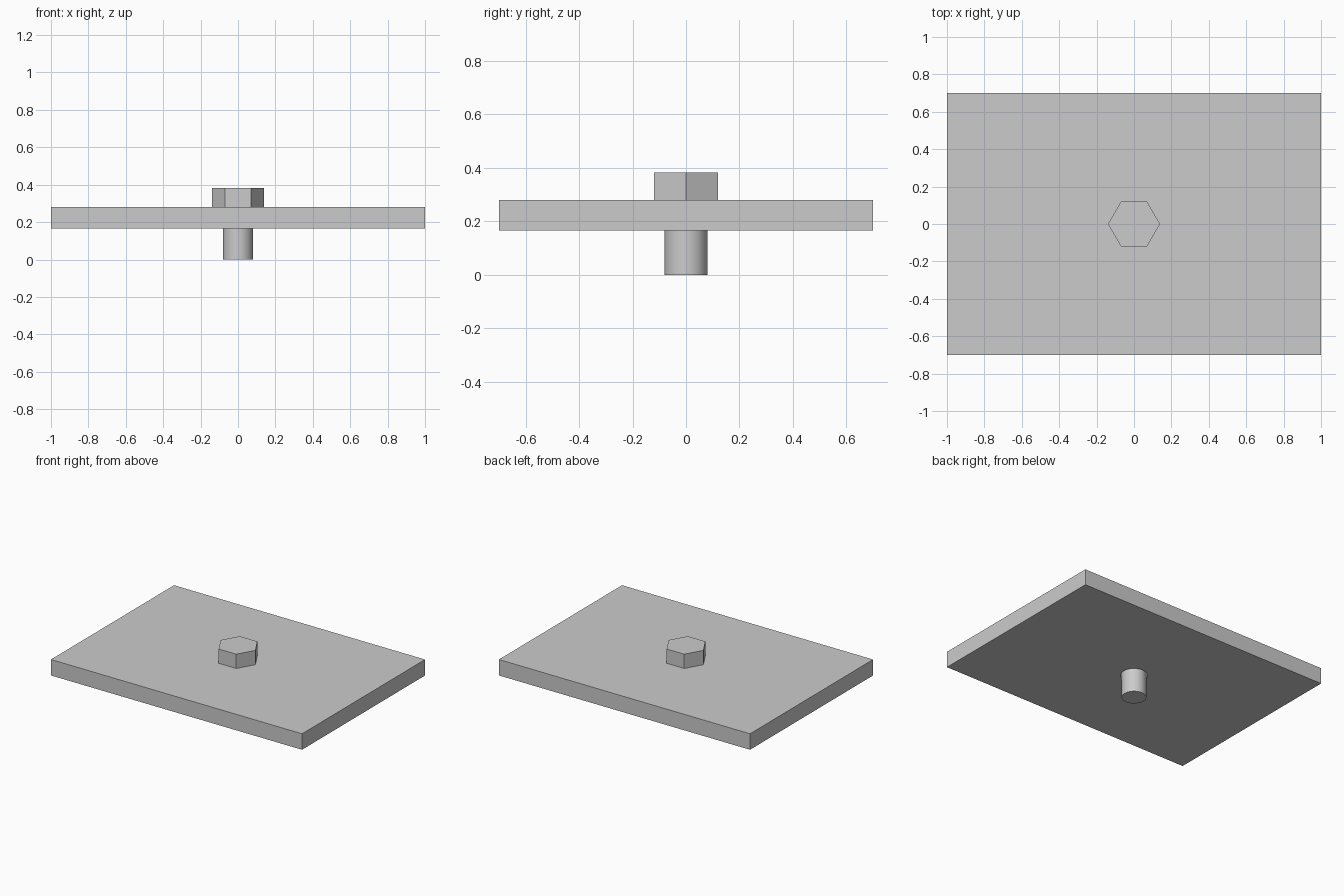
import bpy
import math

default_cube = bpy.data.objects.get("Cube")
if default_cube:
    bpy.data.objects.remove(default_cube, do_unlink=True)

# Single plain metal colour
GREY = (0.6, 0.6, 0.6, 1.0)
metal = bpy.data.materials.new("grey_metal")
metal.use_nodes = True
metal.diffuse_color = GREY
metal.node_tree.nodes["Principled BSDF"].inputs["Base Color"].default_value = GREY

PLATE_BOTTOM, PLATE_TOP, HEAD_TOP = 0.165, 0.28, 0.383


def prism(name, sides, radius, bottom, top):
    """Upright prism or cylinder on the z axis, first corner on x."""
    bpy.ops.mesh.primitive_cylinder_add(
        vertices=sides, radius=radius, depth=top - bottom,
        location=(0, 0, (bottom + top) / 2))
    obj = bpy.context.object
    obj.name = name
    obj.data.materials.append(metal)
    return obj


# Rectangular plate
bpy.ops.mesh.primitive_cube_add(size=1, location=(0, 0, (PLATE_BOTTOM + PLATE_TOP) / 2))
plate = bpy.context.object
plate.name = "plate"
plate.scale = (2.0, 1.4, PLATE_TOP - PLATE_BOTTOM)
bpy.ops.object.transform_apply(location=False, rotation=False, scale=True)
plate.data.materials.append(metal)

# Clearance hole through the plate
cutter = prism("hole_cutter", 64, 0.089, PLATE_BOTTOM - 0.1, PLATE_TOP + 0.1)
cutter.hide_render = True
hole = plate.modifiers.new("clearance_hole", "BOOLEAN")
hole.operation = "DIFFERENCE"
hole.solver = "EXACT"
hole.object = cutter
bpy.ops.object.select_all(action="DESELECT")
bpy.context.view_layer.objects.active = plate
plate.select_set(True)
bpy.ops.object.modifier_apply(modifier=hole.name)
bpy.data.objects.remove(cutter, do_unlink=True)
bpy.ops.object.shade_smooth_by_angle(angle=math.radians(30))

# Round bolt shank passing through the hole
shank = prism("bolt_shank", 64, 0.08, 0.0, PLATE_TOP)
bpy.ops.object.shade_smooth_by_angle(angle=math.radians(30))

# Hexagonal bolt head, points along x
head = prism("bolt_head", 6, 0.139, PLATE_TOP, HEAD_TOP)
head.rotation_euler.z = math.radians(30)
